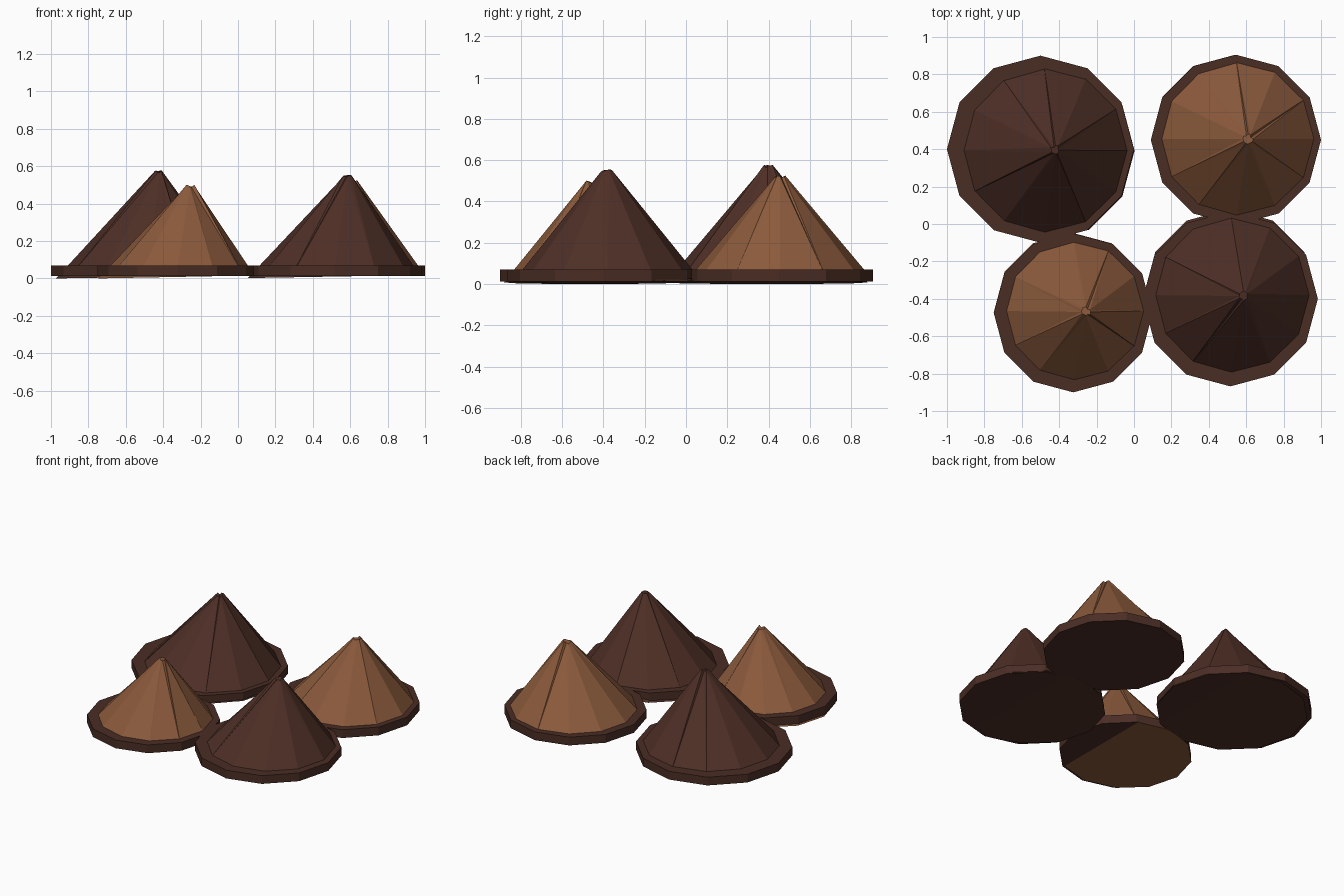
import bpy, bmesh, math, random

random.seed(4)
SIDES = 12
if "Cube" in bpy.data.objects:
    bpy.data.objects.remove(bpy.data.objects["Cube"], do_unlink=True)


def material(name, hex_color):
    def linear(c):
        return c / 12.92 if c <= 0.04045 else ((c + 0.055) / 1.055) ** 2.4
    rgb = [linear(int(hex_color[i:i + 2], 16) / 255) for i in (0, 2, 4)]
    mat = bpy.data.materials.new(name)
    mat.use_nodes = True
    mat.diffuse_color = (*rgb, 1)
    mat.node_tree.nodes["Principled BSDF"].inputs["Base Color"].default_value = (*rgb, 1)
    return mat


def loft(name, lower, upper, mat):
    """Closed flat-faced solid between two rings of points."""
    bm = bmesh.new()
    low = [bm.verts.new(p) for p in lower]
    top = [bm.verts.new(p) for p in upper]
    for i in range(SIDES):
        j = (i + 1) % SIDES
        bm.faces.new((low[i], low[j], top[j], top[i]))
    bm.faces.new(low[::-1])
    bm.faces.new(top)
    bmesh.ops.triangulate(bm, faces=[f for f in bm.faces if len(f.verts) == 4])
    bmesh.ops.recalc_face_normals(bm, faces=bm.faces)
    mesh = bpy.data.meshes.new(name)
    bm.to_mesh(mesh)
    bm.free()
    mesh.materials.append(mat)
    obj = bpy.data.objects.new(name, mesh)
    bpy.context.collection.objects.link(obj)


def ring(x, y, z, r, tilt=0.0, jitter=0.0):
    pts = []
    for i in range(SIDES):
        a = i * math.tau / SIDES
        rr = r + random.uniform(-jitter, jitter)
        pts.append((x + rr * math.cos(a), y + rr * math.sin(a),
                    z + tilt * math.cos(a) + random.uniform(-jitter, jitter)))
    return pts


rim_brown = material("rim brown", "4A2D24")
dark_soil = material("dark soil", "4E2F26")
light_soil = material("light soil", "8B5A3C")

# name, disc centre and radius, mound base centre, radius and height, mound tip, colour
PILES = [
    ("back_right", (-0.50, 0.40, 0.50), (-0.485, 0.392, 0.488, 0.008), (-0.42, 0.395, 0.57), dark_soil),
    ("back_left", (0.545, 0.45, 0.455), (0.542, 0.455, 0.45, 0.02), (0.61, 0.455, 0.52), light_soil),
    ("front_right", (-0.325, -0.475, 0.425), (-0.33, -0.465, 0.418, 0.008), (-0.257, -0.47, 0.495), light_soil),
    ("front_left", (0.515, -0.40, 0.468), (0.512, -0.38, 0.46, 0.01), (0.585, -0.385, 0.548), dark_soil),
]
for name, (dx, dy, dr), (bx, by, br, bz), (tx, ty, tz), mat in PILES:
    # flat rim disc
    loft(name + "_rim_disc", ring(dx, dy, 0.012, dr), ring(dx, dy, 0.07, dr), rim_brown)
    # leaning mound with a small uneven tip
    loft(name + "_mound", ring(bx, by, bz, br, tilt=0.008),
         ring(tx, ty, tz, 0.022, jitter=0.007), mat)
